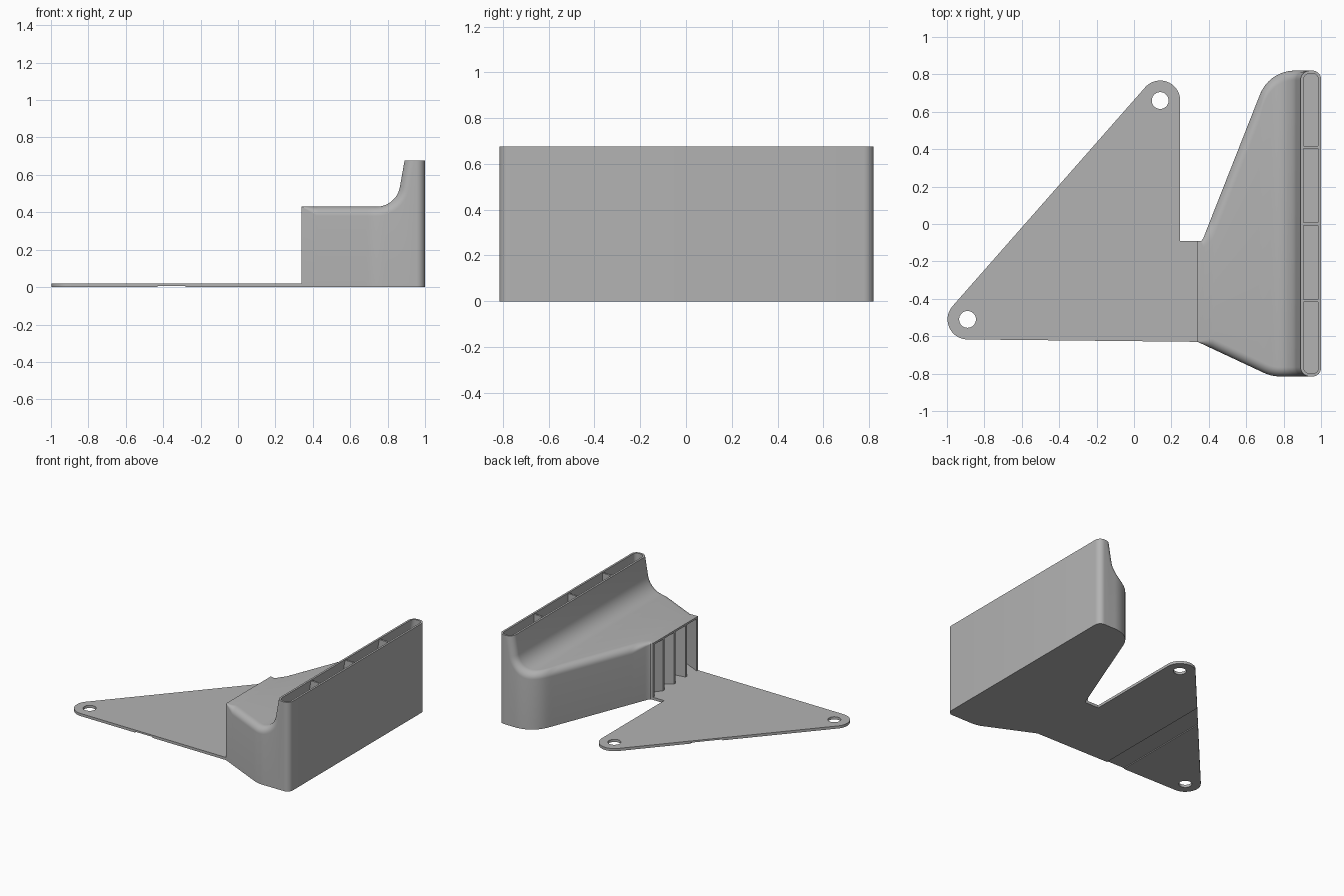
import bpy, bmesh
from math import sin, cos, pi, hypot, sqrt, radians

cube = bpy.data.objects.get("Cube")
if cube:
    bpy.data.objects.remove(cube, do_unlink=True)

grey = bpy.data.materials.new("plain_grey")
grey.use_nodes = True
COLOUR = (0.45, 0.45, 0.45, 1)
grey.diffuse_color = COLOUR
grey.node_tree.nodes["Principled BSDF"].inputs["Base Color"].default_value = COLOUR

INLET, SHELF, TOP, THICK, ROUND = 0.34, 0.43, 0.677, 0.015, 0.05
CAP = 0.75        # duct is built taller, then trimmed to TOP
RISER = radians(80)


def finish(bm, name):
    bmesh.ops.remove_doubles(bm, verts=bm.verts, dist=1e-5)
    bmesh.ops.recalc_face_normals(bm, faces=bm.faces)
    mesh = bpy.data.meshes.new(name)
    bm.to_mesh(mesh)
    bm.free()
    obj = bpy.data.objects.new(name, mesh)
    bpy.context.collection.objects.link(obj)
    mesh.materials.append(grey)
    return obj


def prism(name, outline, z0, z1):
    bm = bmesh.new()
    face = bm.faces.new([bm.verts.new((x, y, z0)) for x, y in outline])
    new = bmesh.ops.extrude_face_region(bm, geom=[face])["geom"]
    bmesh.ops.translate(bm, vec=(0, 0, z1 - z0),
                        verts=[v for v in new if isinstance(v, bmesh.types.BMVert)])
    return finish(bm, name)


def boolean(obj, cutter, operation):
    mod = obj.modifiers.new("cut", 'BOOLEAN')
    mod.object, mod.operation, mod.solver = cutter, operation, 'EXACT'
    bpy.context.view_layer.objects.active = obj
    bpy.ops.object.modifier_apply(modifier=mod.name)


def arc(cx, cy, r, a0, a1, n=20):
    return [(cx + r * cos(radians(a0 + (a1 - a0) * i / n)),
             cy + r * sin(radians(a0 + (a1 - a0) * i / n))) for i in range(n + 1)]


def wall(x, xs, ys, xt, yt, xc, yc, r=0.2):
    """Side wall position and its slant factor: flat, sloped, arc, flat."""
    if x <= xs:
        return ys, 1
    if x <= xt:
        slope = (yt - ys) / (xt - xs)
        return ys + slope * (x - xs), hypot(1, slope)
    rise = sqrt(r * r - max(0, xc - x) ** 2)
    return yc + rise, r / rise


def back_y(x, inset):
    y, f = wall(x, 0.365, -0.09, 0.674, 0.694, 0.86, 0.62)
    return y - inset * f


def front_y(x, inset):
    y, f = wall(x, 0.34, 0.63, 0.697, 0.797, 0.78, 0.615)
    return -y + inset * f


def duct(name, w, start, floor):
    """Lofted duct solid, shrunk inward by w."""
    # shelf, concave sweep and riser as (x, z, inward normal)
    path = [(start + (0.74 - start) * i / 40, SHELF, 0, -1) for i in range(40)]
    bend = 0.1275
    for i in range(17):
        a = RISER * i / 16
        path.append((0.74 + bend * sin(a), SHELF + bend * (1 - cos(a)), sin(a), -cos(a)))
    x, z, nx, nz = path[-1]
    path.append((x + (CAP - z) / (sin(RISER) / cos(RISER)), CAP, nx, nz))

    strips = []
    steps = 8
    for x, z, nx, nz in path:
        r = (ROUND - w) * min(1, max(0.02, (x - INLET) / 0.08))
        left, right = [], []
        for k in range(steps + 1):
            a = pi / 2 * k / steps
            d, inset = w + r * (1 - sin(a)), w + r * (1 - cos(a))
            px, pz = x + nx * d, z + nz * d
            if k == 0:
                left.append((px, front_y(px, inset), floor))
                right.append((px, back_y(px, inset), floor))
            left.append((px, front_y(px, inset), pz))
            right.append((px, back_y(px, inset), pz))
        strips.append(left + right[::-1])
    # rounded rear corners
    r = 0.045 - w
    for i in range(9):
        a = pi / 2 * i / 8
        px, inset = 0.955 + r * sin(a), w + r * (1 - cos(a))
        zs = [floor] + [CAP] * (steps + 1)
        strips.append([(px, front_y(px, inset), q) for q in zs]
                      + [(px, back_y(px, inset), q) for q in zs[::-1]])

    bm = bmesh.new()
    rows = [[bm.verts.new(p) for p in s] for s in strips]
    n = len(rows[0])
    for a, b in zip(rows, rows[1:]):
        for j in range(n):
            bm.faces.new((a[j], a[(j + 1) % n], b[(j + 1) % n], b[j]))
    bm.faces.new(rows[0])
    bm.faces.new(rows[-1])
    bmesh.ops.remove_doubles(bm, verts=bm.verts, dist=1e-5)
    if w == 0:
        bmesh.ops.bisect_plane(bm, geom=bm.verts[:] + bm.edges[:] + bm.faces[:],
                               plane_co=(0, 0, TOP), plane_no=(0, 0, 1), clear_outer=True)
        bmesh.ops.holes_fill(bm, edges=[e for e in bm.edges if e.is_boundary])
    return finish(bm, name)


# Hollow duct body
body = duct("duct_body", 0, INLET, 0)
cavity = duct("cavity_cutter", THICK, INLET - 0.01, 0.02)
boolean(body, cavity, 'DIFFERENCE')

# Guide vanes fanning from the inlet to the slot
parts = [body]
for i, (y_in, y_out) in enumerate([(-0.225, 0.41), (-0.36, 0.0), (-0.495, -0.41)]):
    half = 0.007
    slant = half * hypot(1, (y_out - y_in) / 0.52)
    line = [(0.345, y_in, slant), (0.865, y_out, slant), (0.89, y_out, half), (1, y_out, half)]
    outline = [(x, y - h) for x, y, h in line] + [(x, y + h) for x, y, h in line[::-1]]
    vane = prism(f"guide_vane_{i + 1}", outline, 0.01, TOP - 0.005)
    boolean(vane, cavity, 'INTERSECT')
    parts.append(vane)
bpy.data.objects.remove(cavity, do_unlink=True)

# Triangular mounting plate with two screw holes and a shallow groove below
ears = [(0.14, 0.66), (-0.89, -0.51)]
outline = (arc(*ears[0], 0.107, 0, 138.6) + arc(*ears[1], 0.107, 138.6, 270)
           + [(INLET, -0.63), (INLET, -0.09), (0.247, -0.09)])
plate = prism("mounting_plate", outline, 0, 0.02)
cutters = [prism("hole_cutter", arc(x, y, 0.045, 0, 348.75, 31), -0.1, 0.1) for x, y in ears]
cutters.append(prism("groove_cutter", [(-0.43, -1), (-0.28, -1), (-0.28, 1), (-0.43, 1)],
                     -0.1, 0.007))
for cutter in cutters:
    boolean(plate, cutter, 'DIFFERENCE')
    bpy.data.objects.remove(cutter, do_unlink=True)
parts.append(plate)

# Smooth shading with sharp edges kept
bpy.ops.object.select_all(action='DESELECT')
for obj in parts:
    obj.select_set(True)
bpy.context.view_layer.objects.active = body
bpy.ops.object.shade_smooth_by_angle(angle=radians(30))
